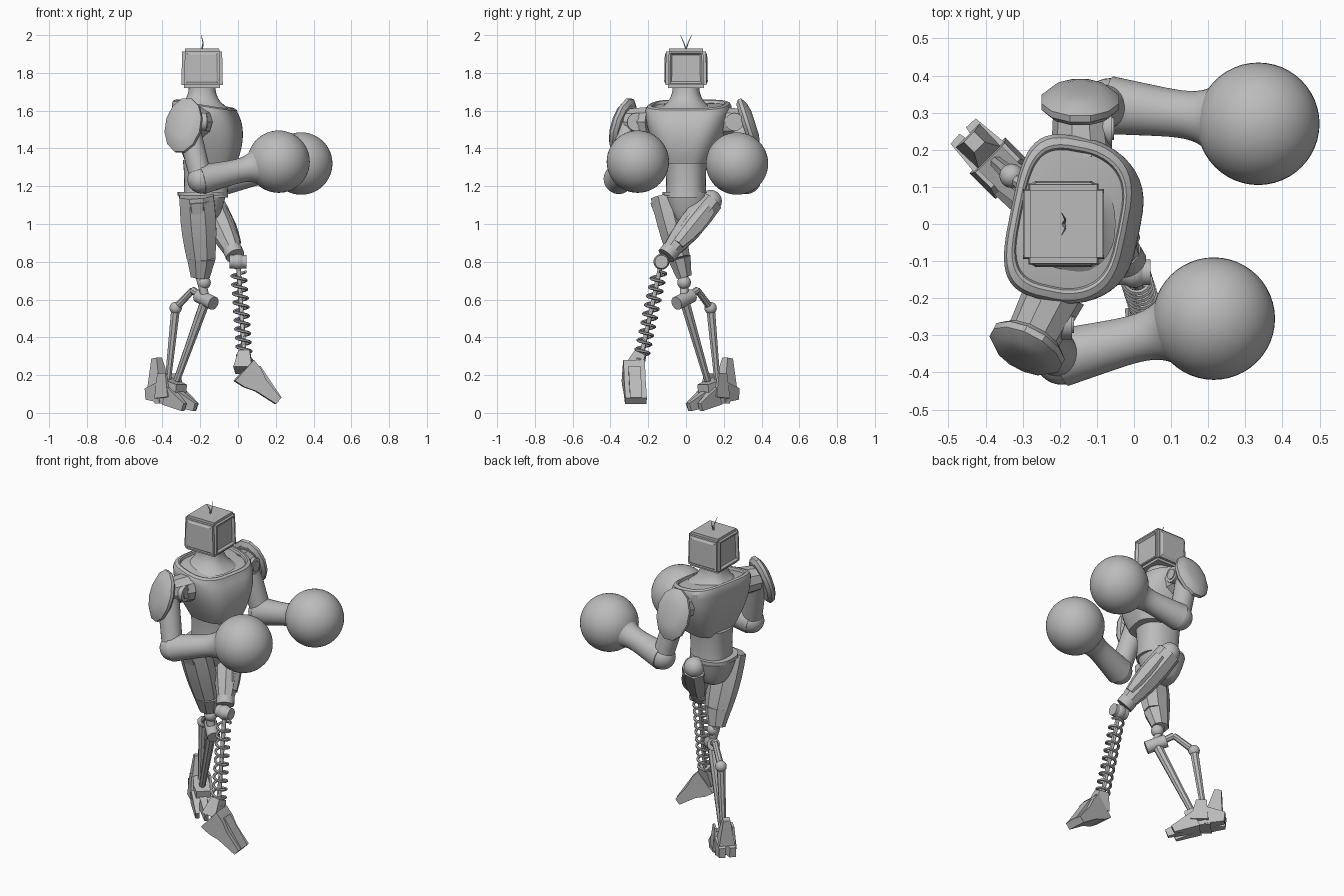
import bpy, bmesh
from math import sin, cos, pi, radians, copysign
from mathutils import Vector

cube = bpy.data.objects.get("Cube")
if cube:
    bpy.data.objects.remove(cube, do_unlink=True)

grey = bpy.data.materials.new("grey_metal")
grey.use_nodes = True
colour = (0.5, 0.5, 0.5, 1)
grey.diffuse_color = colour
grey.node_tree.nodes["Principled BSDF"].inputs["Base Color"].default_value = colour

UP = Vector((0, 0, 1))
FORWARD = Vector((1, 0, 0))
parts = []


def point(x, y, z):
    return Vector((x, y, z))


def finish(name, bm):
    bmesh.ops.recalc_face_normals(bm, faces=bm.faces)
    mesh = bpy.data.meshes.new(name)
    bm.to_mesh(mesh)
    bm.free()
    mesh.materials.append(grey)
    part = bpy.data.objects.new(name, mesh)
    bpy.context.collection.objects.link(part)
    parts.append(part)


def skin(name, rings):
    """Skin closed rings of points and cap both ends."""
    bm = bmesh.new()
    loops = [[bm.verts.new(p) for p in ring] for ring in rings]
    for low, high in zip(loops, loops[1:]):
        for i in range(len(low)):
            bm.faces.new((low[i - 1], low[i], high[i], high[i - 1]))
    bm.faces.new(loops[0])
    bm.faces.new(loops[-1])
    finish(name, bm)


def line(start, end, steps=10):
    return [start.lerp(end, i / steps) for i in range(steps + 1)]


def tube(name, path, start, end, bulge=0, flare=0, sides=24, ref=FORWARD, wide=1):
    """Tapered tube with flat-to-flat radii; wide scales it across ref."""
    rings = []
    last = len(path) - 1
    for i, p in enumerate(path):
        t = i / last
        along = (path[min(i + 1, last)] - path[max(i - 1, 0)]).normalized()
        across = along.cross(ref).normalized()
        level = across.cross(along)
        r = start + (end - start) * t + bulge * sin(pi * t) + flare * t ** 7
        r /= cos(pi / sides)
        turns = [2 * pi * (k + 0.5) / sides for k in range(sides)]
        rings.append([p + across * r * wide * cos(a) + level * r * sin(a) for a in turns])
    skin(name, rings)


def block(name, start, end, near, far, wide=1, ref=UP):
    tube(name, [start, end], near, far, sides=4, ref=ref, wide=wide)


def ball(name, centre, radius, segments=32):
    bm = bmesh.new()
    bmesh.ops.create_uvsphere(bm, u_segments=segments, v_segments=segments // 2, radius=radius)
    bmesh.ops.translate(bm, verts=bm.verts, vec=centre)
    finish(name, bm)


def body(name, base, height, rule, yaw=0, square=0.8, collar=()):
    """Stack of D-shaped rings; rule gives front, back, half width and tilt."""
    front_dir = point(cos(yaw), sin(yaw), 0)
    side_dir = UP.cross(front_dir)
    steps = 12
    levels = [(i / steps, 1, 0) for i in range(steps + 1)] + [(1, k, dz) for k, dz in collar]
    rings = []
    for t, scale, lift in levels:
        front, back, half, tilt = rule(t)
        ring = []
        for k in range(48):
            c, s = cos(pi * k / 24), sin(pi * k / 24)
            u = scale * (front * c if c > 0 else -back * abs(c) ** square)
            v = scale * half * copysign(abs(s) ** square, s)
            ring.append(base + front_dir * u + side_dir * v + UP * (height * t + lift - tilt * u))
        rings.append(ring)
    skin(name, rings)


# Torso, turned slightly towards the right
def chest_rule(t):
    half = 0.13 + 0.095 * sin(t * pi / 2)
    return 0.187 - 0.12 * (t - 0.5) ** 2, 0.73 * half, half, t ** 4 / 6


def neck_rule(t):
    r = 0.07 + 0.07 * (1 - t) ** 3
    return r, r, r, 0


def abdomen_rule(t):
    r = 0.105 + 0.02 * (t - 0.4) ** 2
    return r + 0.02, r, r, 0


def pelvis_rule(t):
    r = 0.05 + 0.075 * t ** 0.5
    return r, r, r, 0


body("chest", point(-0.17, 0.01, 1.32), 0.29, chest_rule, yaw=-0.2, square=0.55,
     collar=[(0.96, 0.018), (0.88, 0.025), (0.84, 0.022), (0.82, 0.008), (0.55, 0.015)])
body("neck", point(-0.19, 0, 1.61), 0.14, neck_rule)
body("abdomen", point(-0.18, 0, 1.14), 0.2, abdomen_rule)
body("waist_belt", point(-0.19, 0, 1.15), 0.02, lambda t: (0.13, 0.13, 0.125, 0))
body("pelvis", point(-0.19, 0.01, 1), 0.15, pelvis_rule)

# Box head with framed panels on its sides
head = point(-0.19, 0, 1.825)
bm = bmesh.new()
bmesh.ops.create_cube(bm, size=1)
for v in bm.verts:
    narrow = 0.96 if v.co.z > 0 else 1
    v.co = head + point(v.co.x * narrow, v.co.y * narrow, v.co.z * 0.95) * 0.22
bmesh.ops.bevel(bm, geom=bm.edges[:], offset=0.015, segments=2, affect='EDGES')
bm.normal_update()
for face in sorted(bm.faces, key=lambda f: -f.calc_area())[:6]:
    if abs(face.normal.z) < 0.5:
        depth = -0.012 if abs(face.normal.x) > 0.5 else 0.006
        bmesh.ops.inset_individual(bm, faces=[face], thickness=0.012, depth=0)
        bmesh.ops.inset_individual(bm, faces=[face], thickness=0.014, depth=depth)
finish("box_head", bm)
crown = head + UP * 0.1
for side in (-1, 1):
    middle, tip = point(-0.185, 0.012 * side, 1.96), point(-0.195, 0.03 * side, 2)
    tube("antenna", [crown, middle, tip], 0.004, 0.001, sides=6)


# Arms: shoulder, pad, upper arm, forearm and ball fist
def arm(side, root, shoulder, elbow, fist, outward):
    tube(side + "_shoulder_block", line(root, shoulder), 0.08, 0.07, sides=10)
    hub = root.lerp(shoulder, 0.7) + FORWARD * 0.05
    for r in (0.03, 0.047):
        tube(side + "_shoulder_hub", [hub, hub + FORWARD * (0.05 - r / 3)], r, r, ref=UP)
    tube(side + "_upper_arm", line(shoulder, elbow), 0.062, 0.058)
    ball(side + "_shoulder_ball", shoulder, 0.065)
    ball(side + "_elbow", elbow, 0.073)
    tube(side + "_forearm", line(elbow, elbow.lerp(fist, 0.74), 24), 0.078, 0.052,
         flare=0.06, ref=UP, sides=32)
    ball(side + "_fist", fist, 0.165, 48)

    # Faceted domed pad facing outwards and a little up
    normal = outward.normalized()
    across = UP.cross(normal).normalized()
    rise = normal.cross(across)
    centre = shoulder + normal * 0.04 - UP * 0.03
    rings = []
    for bend in (-0.6, -0.2, 0.2, 0.7, 1.1):
        middle = centre + normal * 0.045 * sin(bend)
        turns = [pi * (k + 0.5) / 6 for k in range(12)]
        rings.append([middle + (across * 0.11 * cos(a) + rise * 0.155 * sin(a)) * cos(bend)
                      for a in turns])
    skin(side + "_shoulder_pad", rings)


arm("right", point(-0.21, -0.18, 1.54), point(-0.27, -0.3, 1.54), point(-0.195, -0.36, 1.235),
    point(0.215, -0.255, 1.33), point(-0.45, -0.85, 0.3))
arm("left", point(-0.14, 0.18, 1.54), point(-0.145, 0.29, 1.54), point(-0.065, 0.32, 1.235),
    point(0.335, 0.27, 1.32), point(0, 1, 0.32))

# Left leg: armoured thigh crossing to a knee above a coil spring
hip, knee = point(-0.15, 0.13, 1.12), point(0, -0.13, 0.8)
ball("left_hip", hip, 0.06)
tube("left_thigh", line(hip, hip.lerp(knee, 0.85), 4), 0.065, 0.042, bulge=0.015, sides=8)
plate_shift = point(0.04, 0.01, 0)
tube("left_thigh_plate", line(hip.lerp(knee, 0.1) + plate_shift, hip.lerp(knee, 0.7) + plate_shift, 4),
     0.03, 0.02, bulge=0.01, sides=6, wide=1.5)
tube("left_knee_cuff", [hip.lerp(knee, 0.8), hip.lerp(knee, 0.9)], 0.05, 0.05, sides=16)
ball("left_knee", knee, 0.042)
tube("left_knee_axle", [knee - FORWARD * 0.045, knee + FORWARD * 0.045], 0.035, 0.035, ref=UP)
ankle = point(0.035, -0.24, 0.28)
tube("spring_rod", [knee, ankle], 0.012, 0.012, sides=12)
coil = []
turn_count, turn_steps = 10, 16
spring_top = knee.lerp(ankle, 0.1)
for i, p in enumerate(line(spring_top, ankle, turn_count * turn_steps)):
    a = 2 * pi * i / turn_steps
    coil.append(p + point(cos(a), sin(a), 0) * 0.037)
tube("leg_spring", coil, 0.007, 0.007, sides=6, ref=UP)

# Left foot, an even-width wedge sloping down to the toe
instep, toe = point(0.03, -0.28, 0.225), point(0.21, -0.265, 0.063)
block("left_ankle", ankle + UP * 0.04, instep, 0.03, 0.05)
slope = (toe - instep).normalized()
breadth = UP.cross(slope).normalized()
thickness = slope.cross(breadth)
rings = []
for t, half in ((0, 0.075), (0.25, 0.065), (0.5, 0.04), (1, 0.02)):
    corners = [(-1, -1), (1, -1), (1, 1), (-1, 1)]
    rings.append([instep.lerp(toe, t) + breadth * 0.057 * i + thickness * half * j for i, j in corners])
skin("left_foot", rings)
plate_start = instep.lerp(toe, 0.2) + thickness * 0.067
block("left_foot_plate", plate_start, toe + thickness * 0.018, 0.008, 0.008, wide=4)

# Right leg: broad thigh plates, ball knee and a double-strut shin
hip, knee = point(-0.22, -0.12, 1.15), point(-0.18, -0.01, 0.69)
thigh_low, thigh_end = point(-0.195, -0.035, 0.82), point(-0.2, -0.01, 0.72)
tube("right_thigh", line(hip, thigh_low, 5), 0.09, 0.075, bulge=0.01, sides=8, wide=0.75)
tube("right_thigh_end", [thigh_low, thigh_end], 0.075, 0.05, sides=8, wide=0.8)
plate_shift = point(0, -0.05, 0)
tube("right_thigh_plate", line(hip.lerp(thigh_low, 0.1) + plate_shift, thigh_low + plate_shift / 2, 4),
     0.055, 0.04, sides=6, wide=0.5)
ball("right_knee", knee, 0.036)
axle = point(-0.17, -0.01, 0.6)
tube("right_knee_stem", [thigh_end, axle], 0.024, 0.022, sides=12)
tilt = point(0.04, -0.04, -0.02)
tube("right_knee_axle", [axle - tilt, axle + tilt], 0.036, 0.036, sides=16, ref=UP)
bend, shin = point(-0.24, 0.06, 0.65), point(-0.33, 0.13, 0.555)
for start, end in ((axle, bend), (bend, shin)):
    tube("right_knee_link", [start, end], 0.016, 0.018, sides=8, ref=UP)
ball("right_shin_joint", shin, 0.033, 16)
tube("right_rear_strut", [shin, point(-0.37, 0.165, 0.18)], 0.023, 0.016, sides=8)
tube("right_front_strut", [axle, point(-0.325, 0.115, 0.17)], 0.026, 0.017, sides=8)

# Right foot of armoured segments
ahead = point(1, -1, 0).normalized()
outside = UP.cross(ahead)


def sole(along, height, shift=0):
    return point(-0.36, 0.15, height) + ahead * along + outside * shift


for side in (-1, 0, 1):
    block("right_toe", sole(0.02, 0.09, 0.035 * side), sole(0.19 - 0.04 * abs(side), 0.03, 0.045 * side),
          0.05, 0.022, wide=0.5)
for side in (-1, 1):
    block("right_ankle_guard", sole(0, 0.08, 0.058 * side), sole(-0.01, 0.21, 0.05 * side),
          0.05, 0.03, wide=0.2, ref=ahead)
    block("right_heel", sole(-0.14, 0.1, 0.03 * side), sole(-0.03, 0.11, 0.025 * side), 0.03, 0.055, wide=0.6)
block("right_instep", sole(-0.05, 0.12), sole(0.08, 0.1), 0.07, 0.05, wide=0.8)
block("right_heel_fin", sole(-0.08, 0.14), sole(-0.1, 0.29), 0.045, 0.02, ref=ahead)

# Smooth rounded parts and keep hard edges
bpy.ops.object.select_all(action='DESELECT')
for part in parts:
    part.select_set(True)
bpy.context.view_layer.objects.active = parts[0]
bpy.ops.object.shade_smooth_by_angle(angle=radians(30))
